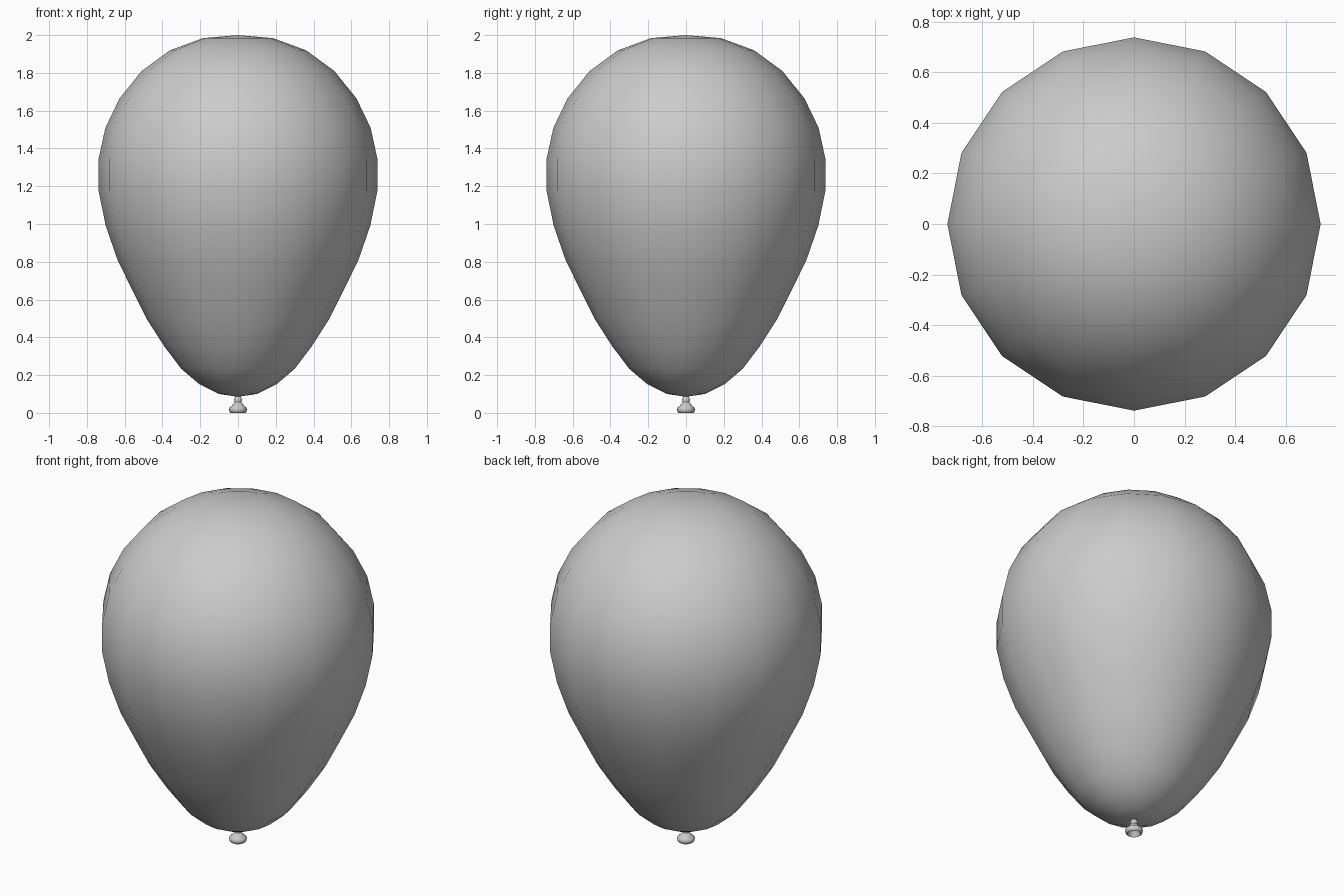
import bpy, bmesh, math

if "Cube" in bpy.data.objects:
    bpy.data.objects.remove(bpy.data.objects["Cube"])


def lathe(name, profile, sides, angle):
    """Spin an (r, z) profile around z; r = 0 points become poles."""
    bm = bmesh.new()
    rings = []
    for r, z in profile:
        if r == 0:
            rings.append([bm.verts.new((0, 0, z))] * sides)
        else:
            rings.append([bm.verts.new((r * math.cos(2 * math.pi * i / sides),
                                        r * math.sin(2 * math.pi * i / sides), z))
                          for i in range(sides)])
    for a, b in zip(rings, rings[1:]):
        for i in range(sides):
            j = (i + 1) % sides
            bm.faces.new(list(dict.fromkeys((a[i], a[j], b[j], b[i]))))
    bmesh.ops.recalc_face_normals(bm, faces=bm.faces)
    mesh = bpy.data.meshes.new(name)
    bm.to_mesh(mesh)
    bm.free()
    obj = bpy.data.objects.new(name, mesh)
    bpy.context.collection.objects.link(obj)
    bpy.ops.object.select_all(action='DESELECT')
    obj.select_set(True)
    bpy.context.view_layer.objects.active = obj
    bpy.ops.object.shade_smooth_by_angle(angle=math.radians(angle))
    return obj


# inflated teardrop body
lathe("balloon_body", [
    (0, 0.085), (0.10, 0.10), (0.205, 0.152), (0.30, 0.233), (0.39, 0.352),
    (0.482, 0.495), (0.562, 0.655), (0.638, 0.81), (0.70, 0.99),
    (0.738, 1.175), (0.738, 1.345), (0.702, 1.51), (0.627, 1.665),
    (0.51, 1.81), (0.36, 1.92), (0.185, 1.984), (0, 2.0)], 16, 60)

# tied neck bead and flared, hollow lip
lathe("balloon_knot", [
    (0, 0.09), (0.014, 0.085), (0.021, 0.07), (0.018, 0.057), (0.022, 0.052),
    (0.034, 0.036), (0.045, 0.028), (0.048, 0.018), (0.044, 0.004),
    (0.038, 0.0), (0.032, 0.006), (0.027, 0.025), (0, 0.04)], 16, 50)
